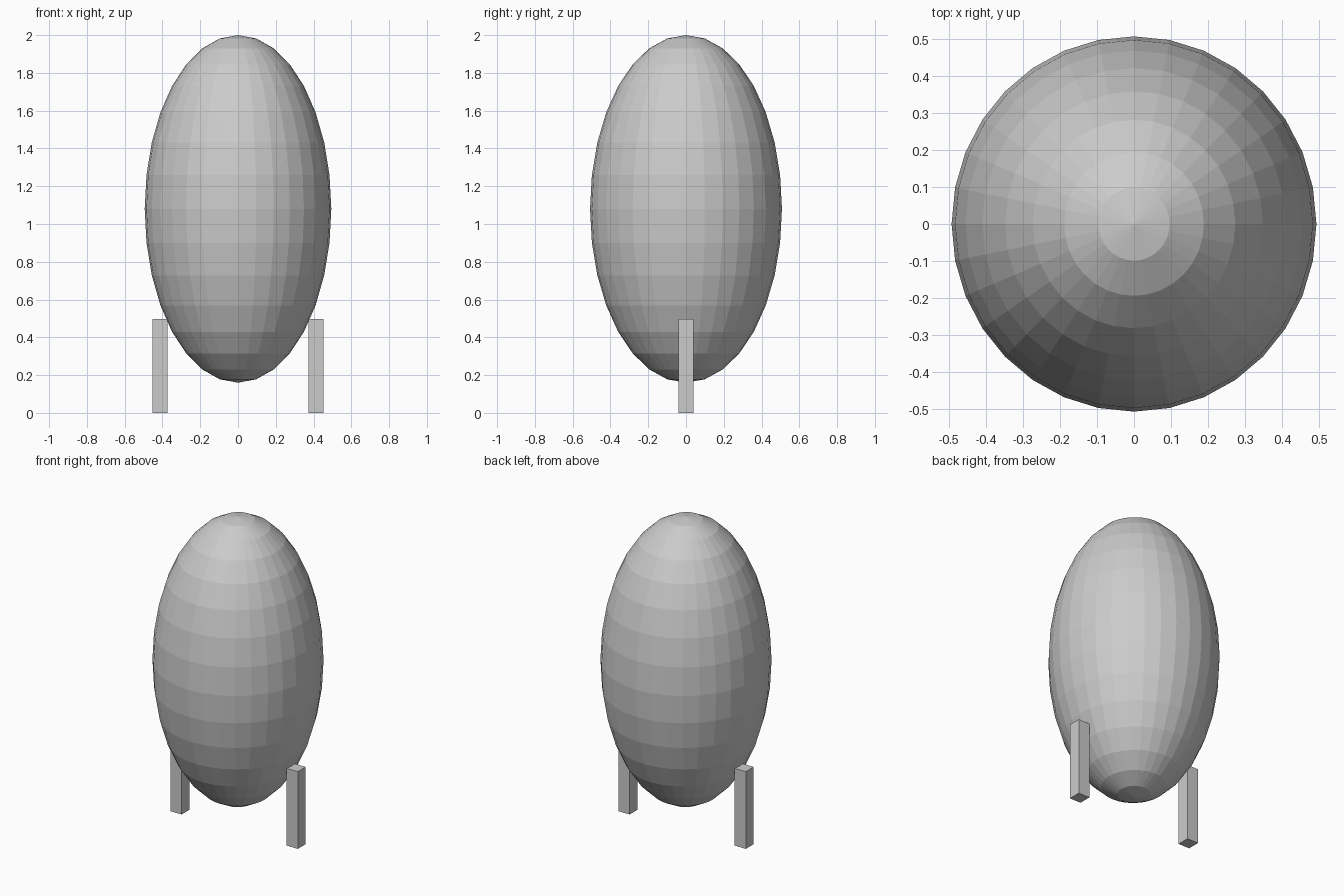
import bpy

if "Cube" in bpy.data.objects:
    bpy.data.objects.remove(bpy.data.objects["Cube"])

# One flat grey for everything
grey = bpy.data.materials.new("plain grey")
grey.diffuse_color = (0.6, 0.6, 0.6, 1)
grey.use_nodes = True
grey.node_tree.nodes["Principled BSDF"].inputs["Base Color"].default_value = grey.diffuse_color


def finish(name, scale):
    """Name, scale and colour the active object."""
    obj = bpy.context.object
    obj.name = obj.data.name = name
    obj.scale = scale
    bpy.ops.object.transform_apply(location=False, rotation=False, scale=True)
    obj.data.materials.append(grey)


# Egg-shaped body: flat-faced stretched sphere
bpy.ops.mesh.primitive_uv_sphere_add(segments=32, ring_count=16, radius=1,
                                     location=(0, 0, 1.08))
finish("body", (0.494, 0.508, 0.92))

# Two square legs, one on each side
for side, label in ((-1, "left"), (1, "right")):
    bpy.ops.mesh.primitive_cube_add(size=1, location=(side * 0.413, 0, 0.248))
    finish(label + "_leg", (0.08, 0.08, 0.496))
